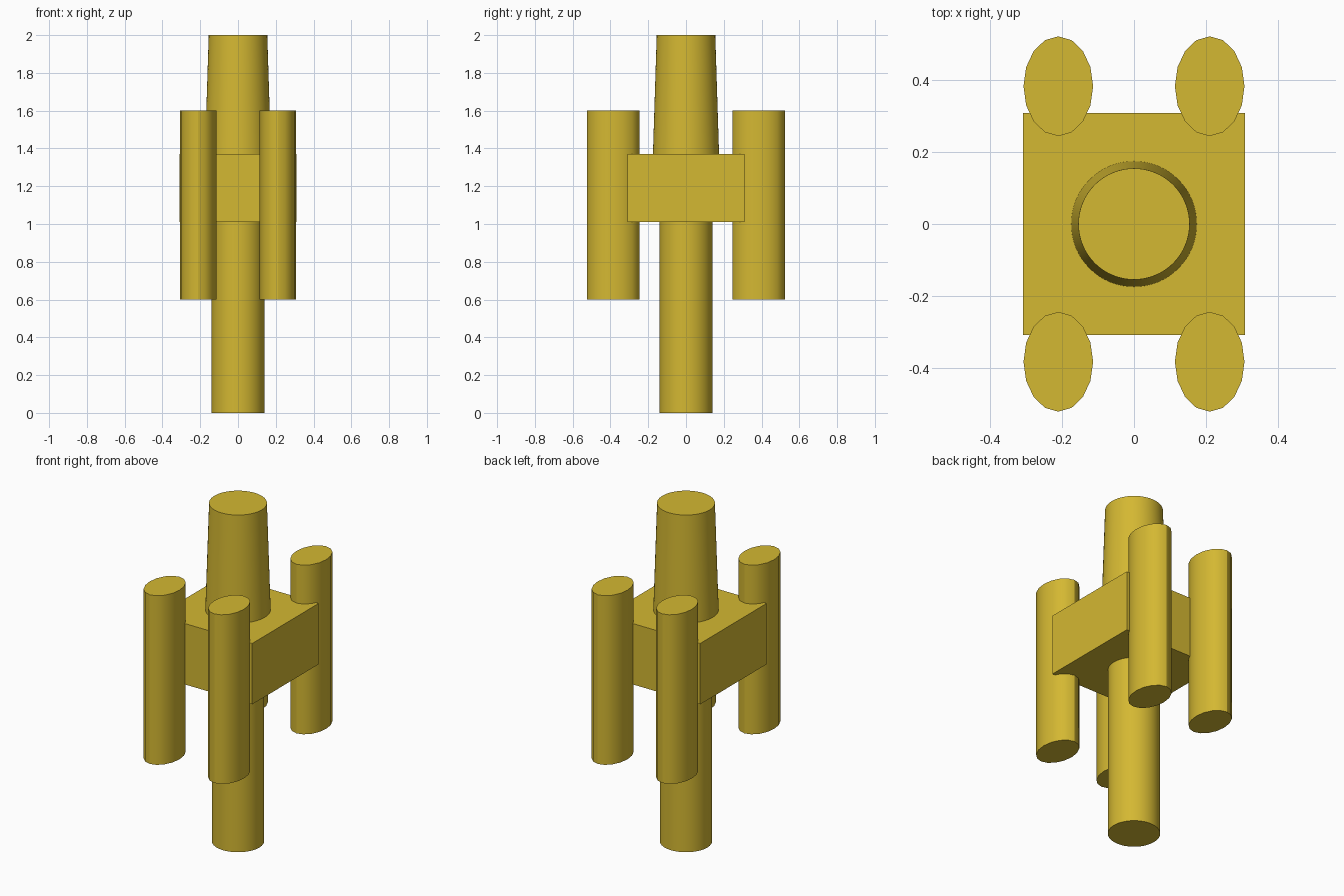
import bpy

if "Cube" in bpy.data.objects:
    bpy.data.objects.remove(bpy.data.objects["Cube"])

gold = bpy.data.materials.new("mustard_gold")
gold.diffuse_color = (0.658, 0.479, 0.032, 1.0)
gold.use_nodes = True
gold.node_tree.nodes["Principled BSDF"].inputs["Base Color"].default_value = gold.diffuse_color


def finish(name, smooth=True):
    obj = bpy.context.object
    obj.name = name
    obj.data.materials.append(gold)
    bpy.ops.object.transform_apply(location=False, rotation=False, scale=True)
    if smooth:
        bpy.ops.object.shade_smooth_by_angle(angle=0.5236)
    return obj


def column(name, x, y, z0, z1, r_bottom, r_top, sides, stretch_y=1.0):
    bpy.ops.mesh.primitive_cone_add(vertices=sides, radius1=r_bottom, radius2=r_top,
                                    depth=z1 - z0, location=(x, y, (z0 + z1) / 2))
    bpy.context.object.scale.y = stretch_y
    return finish(name)


# Central shaft and tapered upper tower
column("lower_shaft", 0, 0, 0.0, 1.01, 0.14, 0.14, 64)
column("upper_tower", 0, 0, 1.37, 2.0, 0.175, 0.155, 64)

# Square hub block
bpy.ops.mesh.primitive_cube_add(size=1, location=(0, 0, 1.19))
bpy.context.object.scale = (0.62, 0.62, 0.36)
finish("hub_block", smooth=False)

# Four oval pods at the corners
for side, sx in (("left", -1), ("right", 1)):
    for end, sy in (("front", -1), ("back", 1)):
        column(f"{end}_{side}_pod", sx * 0.211, sy * 0.384, 0.6, 1.6,
               0.097, 0.097, 16, stretch_y=0.139 / 0.097)
